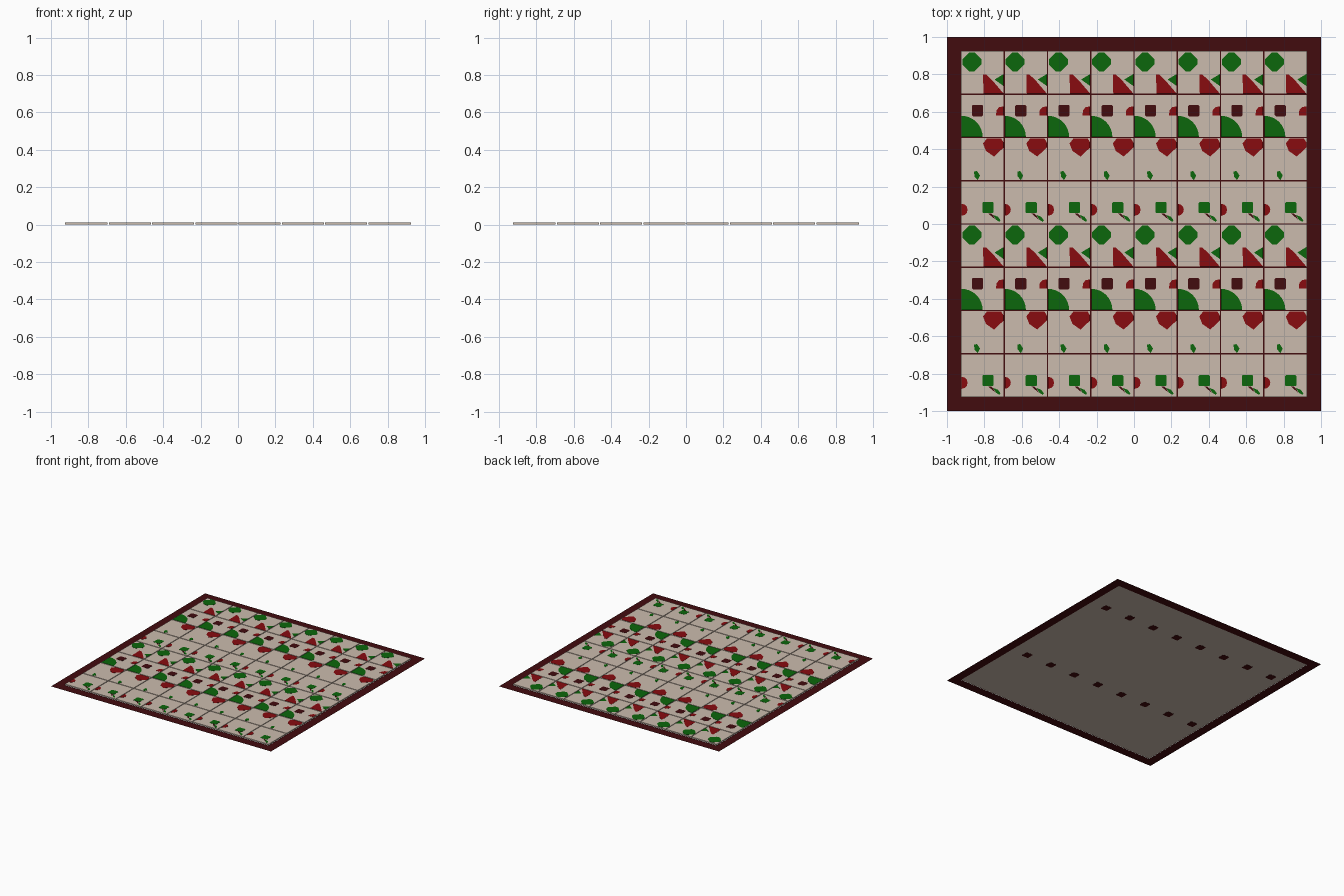
import bpy, bmesh, math

if "Cube" in bpy.data.objects:
    bpy.data.objects.remove(bpy.data.objects["Cube"])

N = 8                      # tiles per side
IN = 0.925                 # half width of tiled field
P = 2 * IN / N             # tile pitch
GAP = 0.006
TOP = 0.011                # tile surface height
UNIT = P / 43.2            # motif drawing unit (43.2 per tile)
E = 42.6                   # tile edge, just short of the joint


def mat(name, rgb):
    m = bpy.data.materials.new(name)
    m.diffuse_color = (*rgb, 1)
    m.use_nodes = True
    m.node_tree.nodes["Principled BSDF"].inputs["Base Color"].default_value = m.diffuse_color
    return m


BEIGE = mat("beige stone", (0.60, 0.50, 0.42))
RED = mat("red glaze", (0.25, 0.0035, 0.005))
GREEN = mat("green glaze", (0.0035, 0.135, 0.0035))
MAROON = mat("dark maroon", (0.055, 0.0035, 0.0045))


def prism(bm, pts, z0, z1):
    """Flat polygon, extruded when z1 is above z0."""
    area = sum(a[0] * b[1] - b[0] * a[1] for a, b in zip(pts, pts[1:] + pts[:1]))
    if area < 0:
        pts = pts[::-1]
    top = [bm.verts.new((x, y, z1)) for x, y in pts]
    bm.faces.new(top)
    if z1 > z0:
        low = [bm.verts.new((x, y, z0)) for x, y in pts]
        bm.faces.new(low[::-1])
        n = len(pts)
        for i in range(n):
            j = (i + 1) % n
            bm.faces.new((low[i], low[j], top[j], top[i]))


def rect(x0, y0, x1, y1):
    return [(x0, y0), (x1, y0), (x1, y1), (x0, y1)]


def finish(bm, name, material):
    me = bpy.data.meshes.new(name)
    bm.to_mesh(me)
    bm.free()
    me.materials.append(material)
    ob = bpy.data.objects.new(name, me)
    bpy.context.collection.objects.link(ob)
    return ob


def arc(cx, cy, r, n, a0, a1):
    """n points on an arc; y runs down inside a tile."""
    angles = [math.radians(a0 + (a1 - a0) * i / (n - 1)) for i in range(n)]
    return [(cx + r * math.cos(a), cy - r * math.sin(a)) for a in angles]


def chamfered(cx, cy, half, cut):
    """Square with its corners cut off."""
    k = half - cut
    return [(cx + sx * a, cy + sy * b)
            for sx, sy, order in ((1, 1, 0), (-1, 1, 1), (-1, -1, 0), (1, -1, 1))
            for a, b in (((half, k), (k, half)) if not order else ((k, half), (half, k)))]


def motif(name, row, colour, outline, z0=TOP):
    """Repeat one inlay over every tile of its rows."""
    bm = bmesh.new()
    for j in range(row, N, 4):
        for i in range(N):
            ox, oy = -IN + i * P, IN - j * P
            prism(bm, [(ox + u * UNIT, oy - v * UNIT) for u, v in outline], z0, TOP + 0.001)
    finish(bm, name, colour)


# flat border frame
bm = bmesh.new()
for r in (rect(-1, IN, 1, 1), rect(-1, -1, 1, -IN), rect(-1, -IN, -IN, IN), rect(IN, -IN, 1, IN)):
    prism(bm, r, 0, 0)
finish(bm, "border_frame", MAROON)

# backing sheet under the tiles
bm = bmesh.new()
prism(bm, rect(-IN, -IN, IN, IN), 0.001, 0.002)
finish(bm, "backing_sheet", BEIGE)

# dark joint lines between tiles
bm = bmesh.new()
for i in range(1, N):
    c = -IN + i * P
    prism(bm, rect(c - GAP / 2, -IN, c + GAP / 2, IN), 0.003, 0.003)
    prism(bm, rect(-IN, c - GAP / 2, IN, c + GAP / 2), 0.0031, 0.0031)
finish(bm, "joint_lines", MAROON)

# tiles, trimmed only along the joints
bm = bmesh.new()
edges = [(-IN + i * P + (GAP / 2 if i else 0), -IN + (i + 1) * P - (GAP / 2 if i < N - 1 else 0))
         for i in range(N)]
for x0, x1 in edges:
    for y0, y1 in edges:
        prism(bm, rect(x0, y0, x1, y1), 0.002, TOP)
finish(bm, "tiles", BEIGE)

# first row: octagon, triangle and corner wedge
motif("green_octagon", 0, GREEN, chamfered(10.8, 10.8, 9.5, 7))
motif("red_triangle", 0, RED, [(22, 23.5), (25, 23.5), (31, 29), (E, E), (22.5, E)])
motif("green_corner", 0, GREEN, [(33.5, 28.5), (E, 23), (E, 35)])

# second row: square that shows underneath, fan and quarter disc
motif("maroon_square", 1, MAROON, chamfered(16.5, 16.3, 5.7, 1.2), 0.0)
motif("red_edge_fan", 1, RED, [(35, 21), (35.5, 16), (38, 13), (E, 12), (E, 21)])
motif("green_quarter", 1, GREEN, [(0.6, E)] + arc(0.6, E, 21, 9, 0, 90))

# third row: heart and bud
motif("red_heart", 2, RED, [(22, 6), (26, 0.8), (40, 0.8), (E, 5), (E, 10), (33, 19), (25, 13.5)])
motif("green_bud", 2, GREEN, [(13, 34), (16, 33.5), (19, 38), (16.5, E), (13.5, 39)])

# fourth row: half flower, square, stem and leaf
motif("red_half_flower", 3, RED, arc(0.6, 29, 6, 7, -90, 90))
motif("green_square", 3, GREEN, chamfered(27, 26.8, 5.6, 1))
motif("green_leaf", 3, GREEN, [(32, 34), (37, 36), (39.5, 39.5), (38.5, 41), (35, 39)])
motif("maroon_stem", 3, MAROON, [(27, 32.6), (30, 32.6), (32, 34.5), (34, 38.5), (31, 36)])
